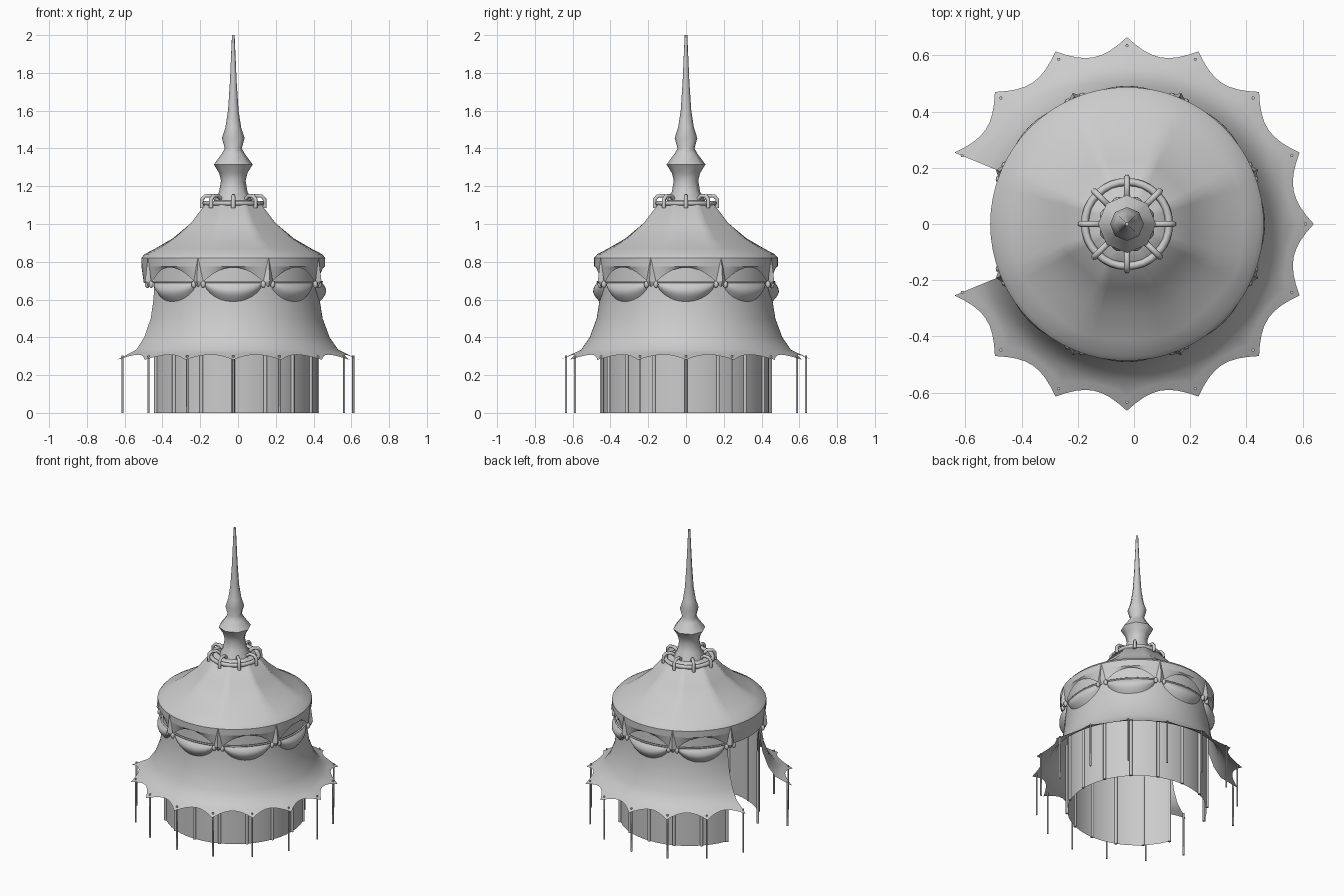
import bpy, math
from math import sin, cos, pi, radians

if "Cube" in bpy.data.objects:
    bpy.data.objects.remove(bpy.data.objects["Cube"])

CX = -0.025                      # axis of the tent
GAP = radians(157.5)             # half-span of the walls; doorway faces -x
STEP = radians(22.5)


def finish(name, verts, faces, angle=40):
    me = bpy.data.meshes.new(name)
    me.from_pydata(verts, [], faces)
    me.update()
    ob = bpy.data.objects.new(name, me)
    bpy.context.collection.objects.link(ob)
    bpy.ops.object.select_all(action='DESELECT')
    ob.select_set(True)
    bpy.context.view_layer.objects.active = ob
    bpy.ops.object.shade_smooth_by_angle(angle=radians(angle))
    return ob


def sheet(name, fn, a0, a1, cols, rows, angle=40):
    """Surface from fn(angle, row) -> (radius, z) around the tent axis."""
    verts, faces = [], []
    closed = a1 - a0 > 2 * pi - 1e-4
    n = cols if closed else cols + 1
    for j in range(rows):
        for i in range(n):
            a = a0 + (a1 - a0) * i / cols
            r, z = fn(a, j)
            verts.append((CX + r * cos(a), r * sin(a), z))
    for j in range(rows - 1):
        for i in range(cols):
            k = (i + 1) % n
            faces.append((j * n + i, (j + 1) * n + i, (j + 1) * n + k, j * n + k))
    return finish(name, verts, faces, angle)


def tube(name, pts, radius, cyclic=False):
    cu = bpy.data.curves.new(name, 'CURVE')
    cu.dimensions = '3D'
    cu.bevel_depth = radius
    cu.bevel_resolution = 1
    cu.use_fill_caps = True
    sp = cu.splines.new('POLY')
    sp.points.add(len(pts) - 1)
    for p, c in zip(sp.points, pts):
        p.co = (*c, 1)
    sp.use_cyclic_u = cyclic
    ob = bpy.data.objects.new(name, cu)
    bpy.context.collection.objects.link(ob)


def at(r, a, z):
    return (CX + r * cos(a), r * sin(a), z)


def circle(r, z, n):
    return [at(r, 2 * pi * i / n, z) for i in range(n)]


def offset(a, step, phase=0.0):
    """Signed angle from the nearest multiple of step."""
    return (a - phase + step / 2) % step - step / 2


# Spire
spire = [(0.11, 1.09), (0.10, 1.13), (0.075, 1.17), (0.065, 1.23), (0.075, 1.27),
         (0.103, 1.315), (0.062, 1.37), (0.045, 1.40), (0.06, 1.455), (0.042, 1.51),
         (0.028, 1.60), (0.018, 1.75), (0.007, 2.0), (0.0005, 2.0)]
sheet("spire", lambda a, j: spire[j], 0, 2 * pi, 8, len(spire), 60)

# Roof: octagonal at the top, round at the rim
roof = [(0.10, 1.125, 1), (0.155, 1.105, 1), (0.235, 1.005, 1), (0.33, 0.925, .7),
        (0.42, 0.87, .35), (0.47, 0.84, 0), (0.487, 0.82, 0), (0.486, 0.775, 0)]


def roof_fn(a, j):
    r, z, f = roof[j]
    octo = cos(STEP) / cos(offset(a, 2 * STEP))
    return r * (1 + f * (octo - 1)) * (1 + f * 0.03), z


sheet("roof", roof_fn, 0, 2 * pi, 64, len(roof))


# Valance with arched lower edge (straight over the doorway)
def valance_fn(a, j):
    d = abs(offset(a, 2 * STEP)) / radians(20)
    low = 0.69 + 0.08 * max(0, 1 - d * d)
    if cos(a) < -0.93:
        low = 0.69
    t = j / 2
    return 0.486 - 0.012 * t, 0.776 + (low - 0.776) * t


sheet("valance", valance_fn, 0, 2 * pi, 128, 3)

# Flared side cloth ending in scalloped points
side = [(0.45, 0.80), (0.452, 0.69), (0.457, 0.60), (0.473, 0.50), (0.51, 0.40), (0.555, 0.335)]


def side_fn(a, j):
    if j < len(side):
        return side[j]
    s = (1 - abs(offset(a, STEP)) / (STEP / 2)) ** 2
    t = (j - len(side) + 1) / 2
    r, z = 0.605 + 0.06 * s, 0.308 - 0.027 * s
    return 0.555 + (r - 0.555) * t, 0.335 + (z - 0.335) * t


sheet("side_cloth", side_fn, -GAP, GAP, 112, len(side) + 2, 60)

# Inner wall
sheet("inner_wall", lambda a, j: (0.44, 0.62 * (1 - j)), -GAP, GAP, 42, 2)

# Wall posts and outer canopy poles
for i in range(-7, 8):
    a = i * STEP
    tube("wall_post", [at(0.443, a, 0), at(0.443, a, 0.5)], 0.010)
    tube("canopy_pole", [at(0.635, a, 0), at(0.635, a, 0.305)], 0.006)

# Crown ring with hooked ties
tube("crown_ring", circle(0.15, 1.11, 32), 0.014, True)
for i in range(8):
    a = i * 2 * STEP
    tube("crown_tie", [at(0.09, a, 1.13), at(0.115, a, 1.15), at(0.15, a, 1.148),
                       at(0.166, a, 1.13), at(0.166, a, 1.085)], 0.011)

# Cord round the body
tube("cord", circle(0.468, 0.694, 64), 0.006, True)


# Swags hanging from the cord, none over the doorway
def make_swag(c):
    half = radians(20.5)

    def fn(a, j):
        u = min(1, abs(a - c) / half)
        v = j / 6
        depth = (1 - u * u) ** 0.6
        r = 0.458 + 0.034 * sin(pi * (0.12 + 0.88 * v)) * depth
        return r, 0.697 - 0.008 * (1 - u * u) - 0.10 * v * depth
    sheet("swag", fn, c - half, c + half, 16, 7, 60)


for i in range(8):
    if i != 4:
        make_swag(i * 2 * STEP)

# Pennants with beads between the swags
for i in range(8):
    a = (2 * i + 1) * STEP
    w = radians(3.4)
    verts = [at(0.482, a - w, 0.69), at(0.482, a + w, 0.69), at(0.505, a, 0.70),
             at(0.489, a, 0.825), at(0.485, a, 0.665)]
    finish("pennant", verts, [(0, 2, 3), (2, 1, 3), (0, 4, 2), (4, 1, 2), (0, 3, 1), (0, 1, 4)], 20)
    for s in (-1, 1):
        b = a + s * radians(3.2)
        bpy.ops.mesh.primitive_uv_sphere_add(segments=8, ring_count=6, radius=0.013,
                                             location=at(0.482, b, 0.68))
        bead = bpy.context.object
        bead.name = "bead"
        bead.scale.z = 1.5
        bpy.ops.object.shade_smooth()
